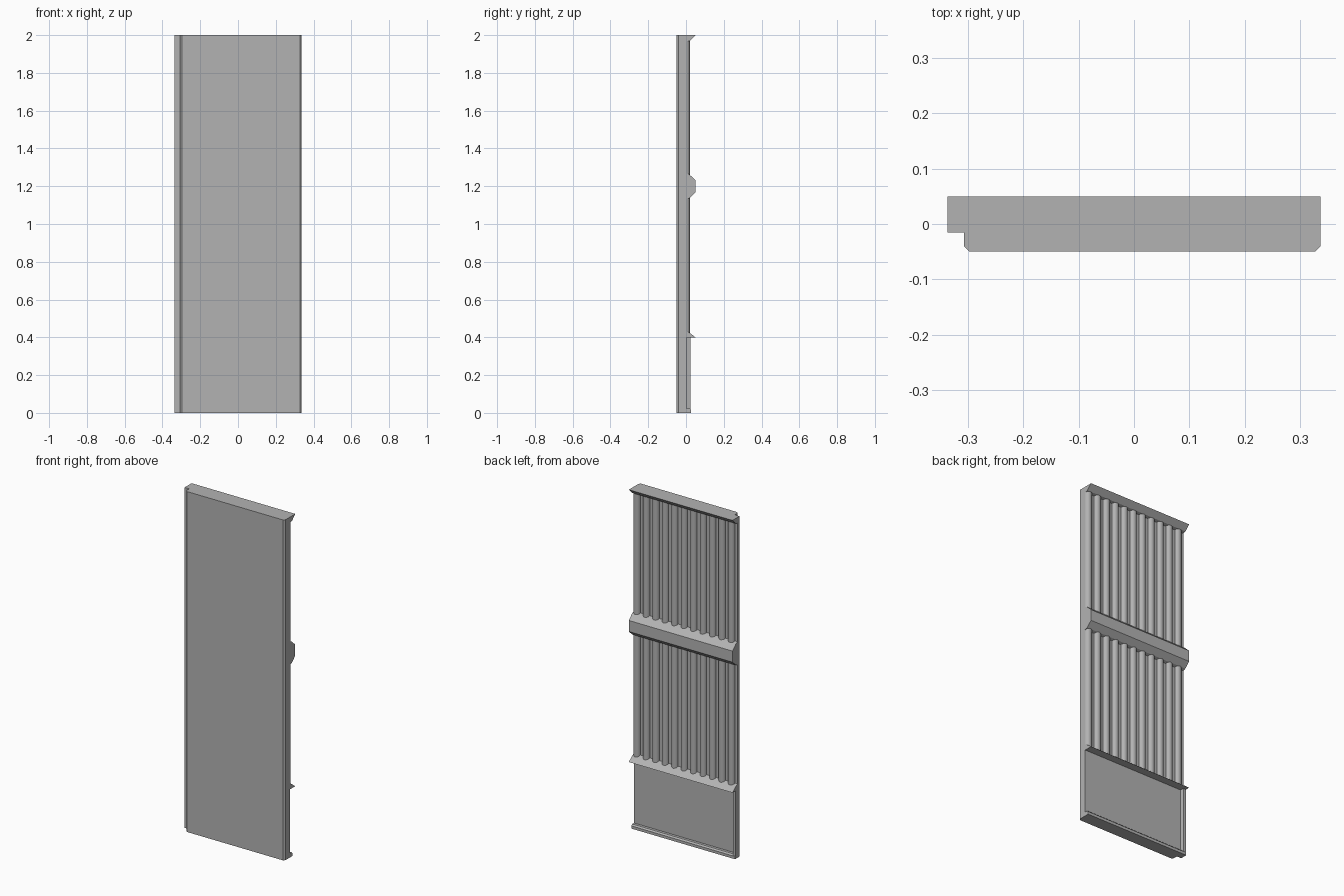
import bpy, bmesh
from math import sin, cos, pi

if "Cube" in bpy.data.objects:
    bpy.data.objects.remove(bpy.data.objects["Cube"])

metal = bpy.data.materials.new("grey_metal")
metal.use_nodes = True
grey = (0.45, 0.45, 0.45, 1)
metal.diffuse_color = grey
metal.node_tree.nodes["Principled BSDF"].inputs["Base Color"].default_value = grey

HALF = 0.337


def prism(name, profile, place, start, end):
    """Extrude a closed profile; place(a, b, t) maps it into space."""
    bm = bmesh.new()
    rings = [[bm.verts.new(place(a, b, t)) for a, b in profile] for t in (start, end)]
    n = len(profile)
    for i in range(n):
        j = (i + 1) % n
        bm.faces.new((rings[0][i], rings[0][j], rings[1][j], rings[1][i]))
    for ring in rings:
        bm.faces.new(ring)
    bmesh.ops.recalc_face_normals(bm, faces=bm.faces)
    mesh = bpy.data.meshes.new(name)
    bm.to_mesh(mesh)
    bm.free()
    mesh.materials.append(metal)
    obj = bpy.data.objects.new(name, mesh)
    bpy.context.collection.objects.link(obj)
    return obj


def upright(x, y, z):
    return (x, y, z)


def across(y, z, x):
    return (x, y, z)


# Door slab with chamfered front edges and a side lap
prism("door_slab", [(-HALF, 0.002), (-HALF, -0.015), (-0.307, -0.015), (-0.307, -0.04),
                    (-0.297, -0.05), (HALF - 0.01, -0.05), (HALF, -0.04), (HALF, 0.002)],
      upright, 0, 2)

# Horizontal rails on the back
prism("top_rail", [(0, 2), (0.05, 2), (0.02, 1.97), (0, 1.965)], across, -HALF, HALF)
prism("middle_rail", [(0, 1.27), (0.018, 1.262), (0.05, 1.232), (0.05, 1.167),
                      (0.018, 1.137), (0, 1.13)], across, -HALF, HALF)
prism("lower_rail", [(0, 0.435), (0.018, 0.425), (0.05, 0.4), (0, 0.4)], across, -HALF, HALF)
prism("bottom_rail", [(0, 0.024), (0.018, 0.024), (0.026, 0.016), (0.026, 0), (0, 0)],
      across, -HALF, HALF)

# Raised stile beside the lower panel
prism("lower_stile", [(-HALF, 0), (-HALF, 0.024), (-HALF + 0.016, 0.024), (-HALF + 0.02, 0)],
      upright, 0, 0.4)

# Rounded vertical ribs in the two upper bays
PITCH = 0.0615
for bay, low, high in (("lower", 0.42, 1.14), ("upper", 1.26, 1.98)):
    for i in range(11):
        x = HALF - 0.021 - i * PITCH
        arc = [(x + 0.021 * cos(a * pi / 8), 0.02 * sin(a * pi / 8)) for a in range(9)]
        rib = prism(f"{bay}_rib_{i + 1}", arc, upright, low, high)
        bpy.context.view_layer.objects.active = rib
        rib.select_set(True)
        bpy.ops.object.shade_smooth_by_angle(angle=0.6)
        rib.select_set(False)
